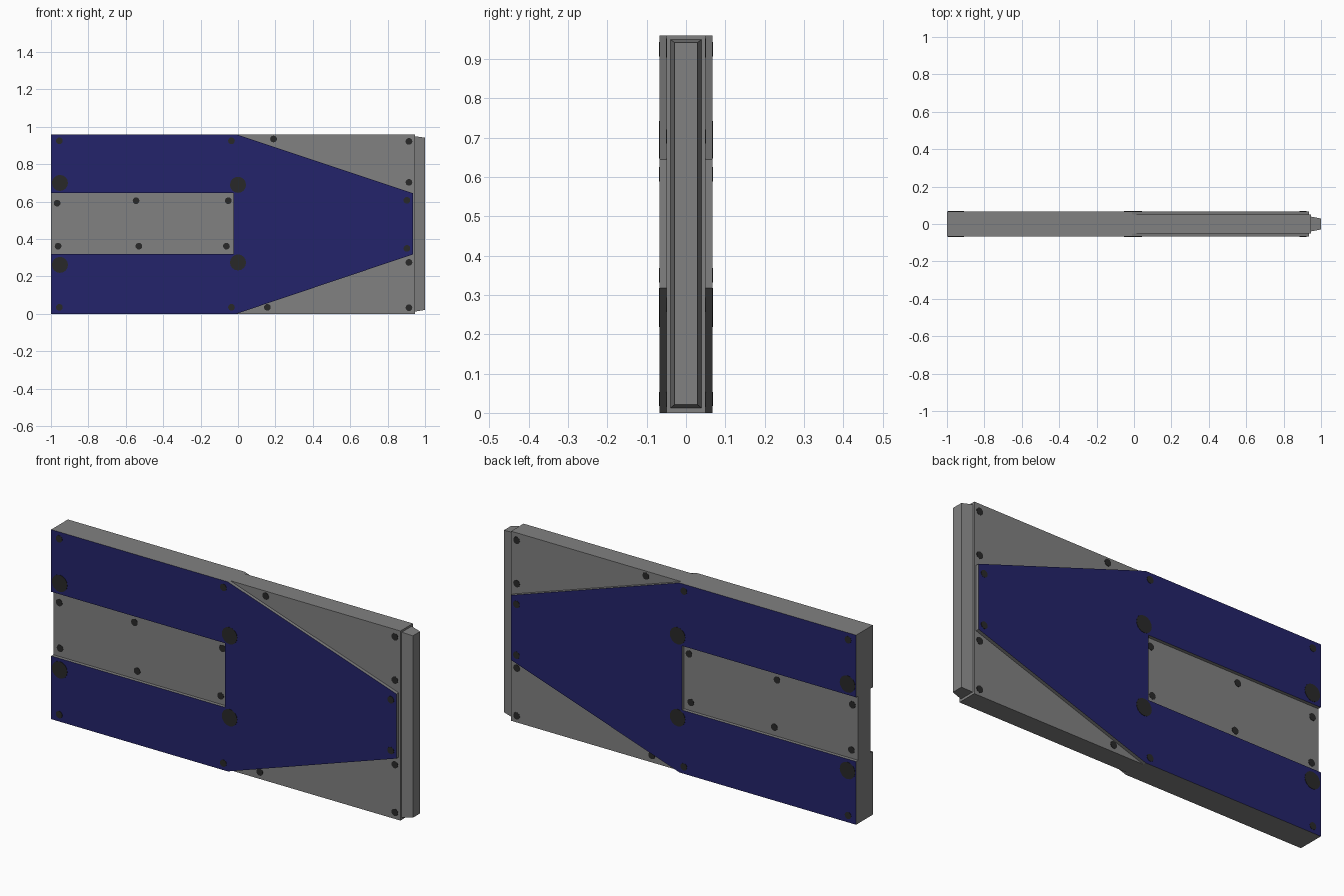
import bpy, bmesh, math
from mathutils import Matrix

if "Cube" in bpy.data.objects:
    bpy.data.objects.remove(bpy.data.objects["Cube"])


def material(name, rgb):
    m = bpy.data.materials.new(name)
    m.diffuse_color = (*rgb, 1)
    m.use_nodes = True
    m.node_tree.nodes["Principled BSDF"].inputs["Base Color"].default_value = m.diffuse_color
    return m


GREY = material("grey_metal", (0.22, 0.22, 0.22))
BLUE = material("dark_blue_paint", (0.017, 0.017, 0.145))
DARK = material("dark_bolt", (0.022, 0.022, 0.022))


def finish(name, bm, mats):
    bmesh.ops.recalc_face_normals(bm, faces=bm.faces)
    me = bpy.data.meshes.new(name)
    bm.to_mesh(me)
    bm.free()
    for m in mats:
        me.materials.append(m)
    ob = bpy.data.objects.new(name, me)
    bpy.context.collection.objects.link(ob)
    return ob


def extrude_outline(bm, points, y0, y1):
    """Solid from an (x, z) outline between two y values."""
    face = bm.faces.new([bm.verts.new((x, y0, z)) for x, z in points])
    ext = bmesh.ops.extrude_face_region(bm, geom=[face])
    verts = [v for v in ext["geom"] if isinstance(v, bmesh.types.BMVert)]
    bmesh.ops.translate(bm, verts=verts, vec=(0, y1 - y0, 0))


CORE, FACE = 0.05, 0.067

# core slab
bm = bmesh.new()
extrude_outline(bm, [(-1, 0), (0.945, 0), (0.945, 0.96), (-1, 0.96)], -CORE, CORE)
finish("core_slab", bm, [GREY])

# tapered tongue on the right end
bm = bmesh.new()
rings = []
for x, hy, z0, z1 in [(0.944, 0.04, 0.012, 0.95), (1.0, 0.029, 0.021, 0.942)]:
    rings.append([bm.verts.new((x, y, z)) for y, z in
                  [(-hy, z0), (hy, z0), (hy, z1), (-hy, z1)]])
for i in range(4):
    j = (i + 1) % 4
    bm.faces.new((rings[0][i], rings[0][j], rings[1][j], rings[1][i]))
for r in rings:
    bm.faces.new(r)
finish("end_tongue", bm, [GREY])

# notched, tapered plates: blue faces with grey edges
plate = [(-1, 0), (-0.01, 0), (0.935, 0.318), (0.935, 0.645), (-0.01, 0.96),
         (-1, 0.96), (-1, 0.645), (-0.025, 0.645), (-0.025, 0.32), (-1, 0.32)]
for side, label in [(-1, "front"), (1, "back")]:
    bm = bmesh.new()
    extrude_outline(bm, plate, side * CORE, side * FACE)
    bmesh.ops.recalc_face_normals(bm, faces=bm.faces)
    for f in bm.faces:
        f.material_index = 1 if abs(f.normal.y) > 0.9 else 0
    finish(label + "_plate", bm, [GREY, BLUE])

# bolts as thin discs: (x, z, radius, surface)
SMALL, LARGE = 0.018, 0.043
bolts = [(x, z, SMALL, FACE) for x in (-0.955, -0.035) for z in (0.035, 0.925)]
bolts += [(0.903, z, SMALL, FACE) for z in (0.35, 0.607)]
bolts += [(-0.952, 0.70, LARGE, FACE), (0, 0.69, LARGE, FACE),
          (0, 0.275, LARGE, FACE), (-0.952, 0.262, LARGE, FACE)]
bolts += [(0.914, z, SMALL, CORE) for z in (0.033, 0.275, 0.703, 0.922)]
bolts += [(0.19, 0.935, SMALL, CORE), (0.157, 0.035, SMALL, CORE)]
bolts += [(-0.967, 0.592, SMALL, CORE), (-0.545, 0.605, SMALL, CORE),
          (-0.052, 0.605, SMALL, CORE), (-0.962, 0.362, SMALL, CORE),
          (-0.53, 0.362, SMALL, CORE), (-0.062, 0.362, SMALL, CORE)]
for side, label in [(-1, "front"), (1, "back")]:
    bm = bmesh.new()
    for x, z, r, y in bolts:
        bmesh.ops.create_cone(
            bm, cap_ends=True, segments=16, radius1=r, radius2=r, depth=0.003,
            matrix=Matrix.Translation((x, side * y, z)) @ Matrix.Rotation(math.pi / 2, 4, 'X'))
    finish(label + "_bolts", bm, [DARK])
